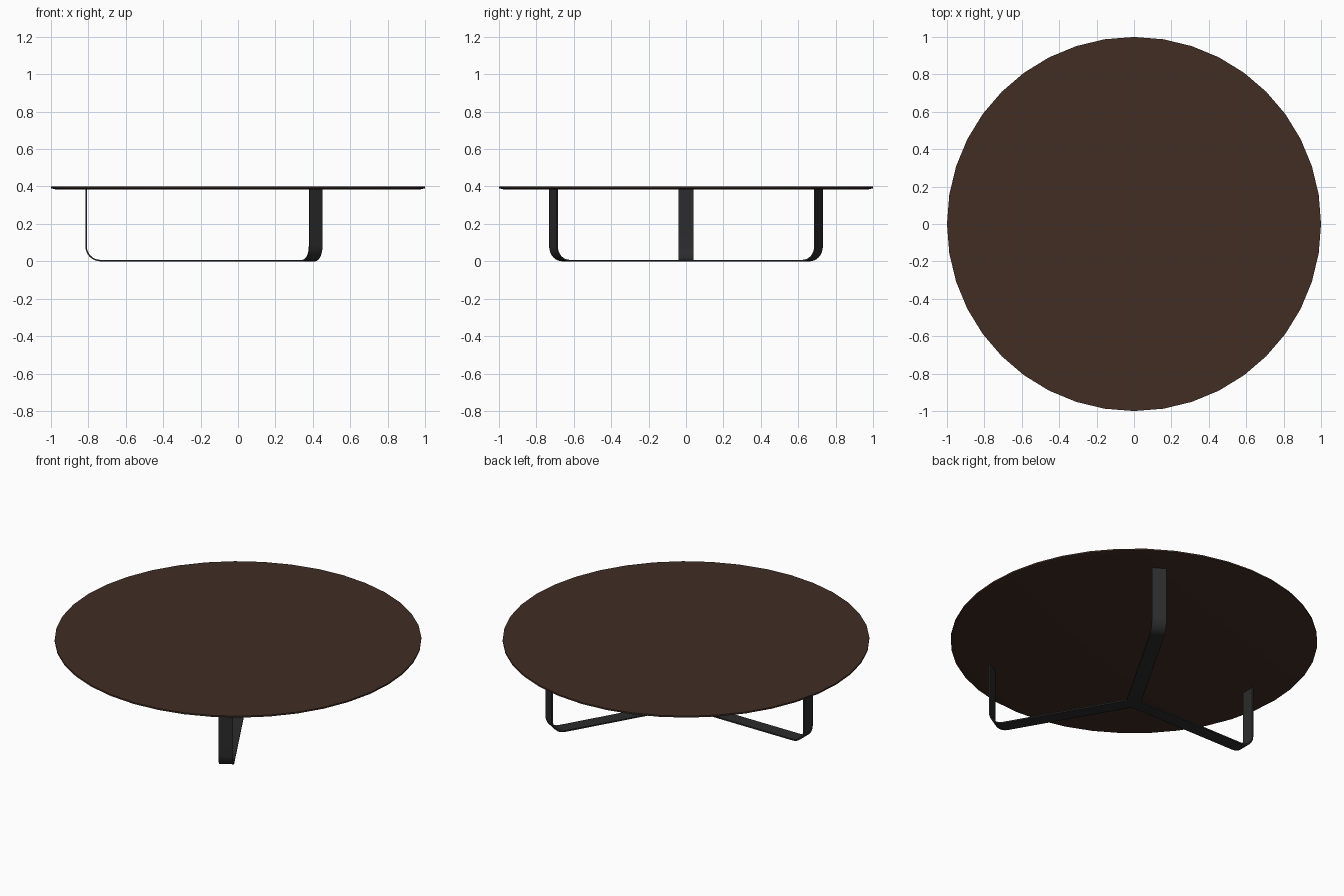
import bpy, bmesh, math
from mathutils import Matrix, Vector

old = bpy.data.objects.get("Cube")
if old:
    bpy.data.objects.remove(old, do_unlink=True)


def material(name, colour, roughness):
    m = bpy.data.materials.new(name)
    m.use_nodes = True
    m.diffuse_color = (*colour, 1)
    bsdf = m.node_tree.nodes["Principled BSDF"]
    bsdf.inputs["Base Color"].default_value = (*colour, 1)
    bsdf.inputs["Roughness"].default_value = roughness
    return m


def add_object(name, bm, mat):
    bmesh.ops.recalc_face_normals(bm, faces=bm.faces)
    mesh = bpy.data.meshes.new(name)
    bm.to_mesh(mesh)
    bm.free()
    mesh.materials.append(mat)
    obj = bpy.data.objects.new(name, mesh)
    bpy.context.collection.objects.link(obj)
    bpy.ops.object.select_all(action="DESELECT")
    obj.select_set(True)
    bpy.context.view_layer.objects.active = obj
    bpy.ops.object.shade_smooth_by_angle(angle=math.radians(30))
    return obj


wood = material("dark brown wood", (0.052, 0.026, 0.017), 0.6)
metal = material("black metal", (0.025, 0.025, 0.026), 0.5)

# Round top: rings of (radius, height) with a chamfered underside
SIDES = 40
bm = bmesh.new()
rings = []
for radius, z in ((0.972, 0.384), (1.0, 0.391), (1.0, 0.4)):
    angles = [2 * math.pi * i / SIDES for i in range(SIDES)]
    rings.append([bm.verts.new((radius * math.cos(a), radius * math.sin(a), z)) for a in angles])
for low, high in zip(rings, rings[1:]):
    for i in range(SIDES):
        j = (i + 1) % SIDES
        bm.faces.new((low[i], low[j], high[j], high[i]))
bm.faces.new(rings[0][::-1])
bm.faces.new(rings[-1])
add_object("table_top", bm, wood)

# Three flat bands bent upward, mitred together at the hub
REACH, BEND, HALF, THICK, HEIGHT = 0.822, 0.08, 0.04, 0.008, 0.386


def band_profile(offset):
    """Path along the band, moved inward by offset."""
    r = BEND - offset
    points = [(0, offset)]
    for i in range(9):
        a = math.pi / 2 * i / 8
        points.append((REACH - BEND + r * math.sin(a), BEND - r * math.cos(a)))
    points.append((REACH - offset, HEIGHT))
    return points


bm = bmesh.new()
for angle in (60, 180, 300):
    turn = Matrix.Rotation(math.radians(angle), 3, "Z")
    sheets = []
    for offset in (0, THICK):
        sheet = []
        for k, (r, z) in enumerate(band_profile(offset)):
            row = []
            for w in (-HALF, 0, HALF):
                mitre = abs(w) * math.tan(math.radians(30)) if k == 0 else 0
                row.append(bm.verts.new(turn @ Vector((r + mitre, w, z))))
            sheet.append(row)
        sheets.append(sheet)
    outer, inner = sheets
    for k in range(len(outer) - 1):
        for c in (0, 1):
            for s in sheets:
                bm.faces.new((s[k][c], s[k + 1][c], s[k + 1][c + 1], s[k][c + 1]))
        for c in (0, 2):
            bm.faces.new((outer[k][c], outer[k + 1][c], inner[k + 1][c], inner[k][c]))
    for c in (0, 1):
        bm.faces.new((outer[-1][c], outer[-1][c + 1], inner[-1][c + 1], inner[-1][c]))
bmesh.ops.remove_doubles(bm, verts=bm.verts, dist=0.0005)
bmesh.ops.translate(bm, verts=bm.verts, vec=(0.006, 0, 0))
add_object("leg_frame", bm, metal)
